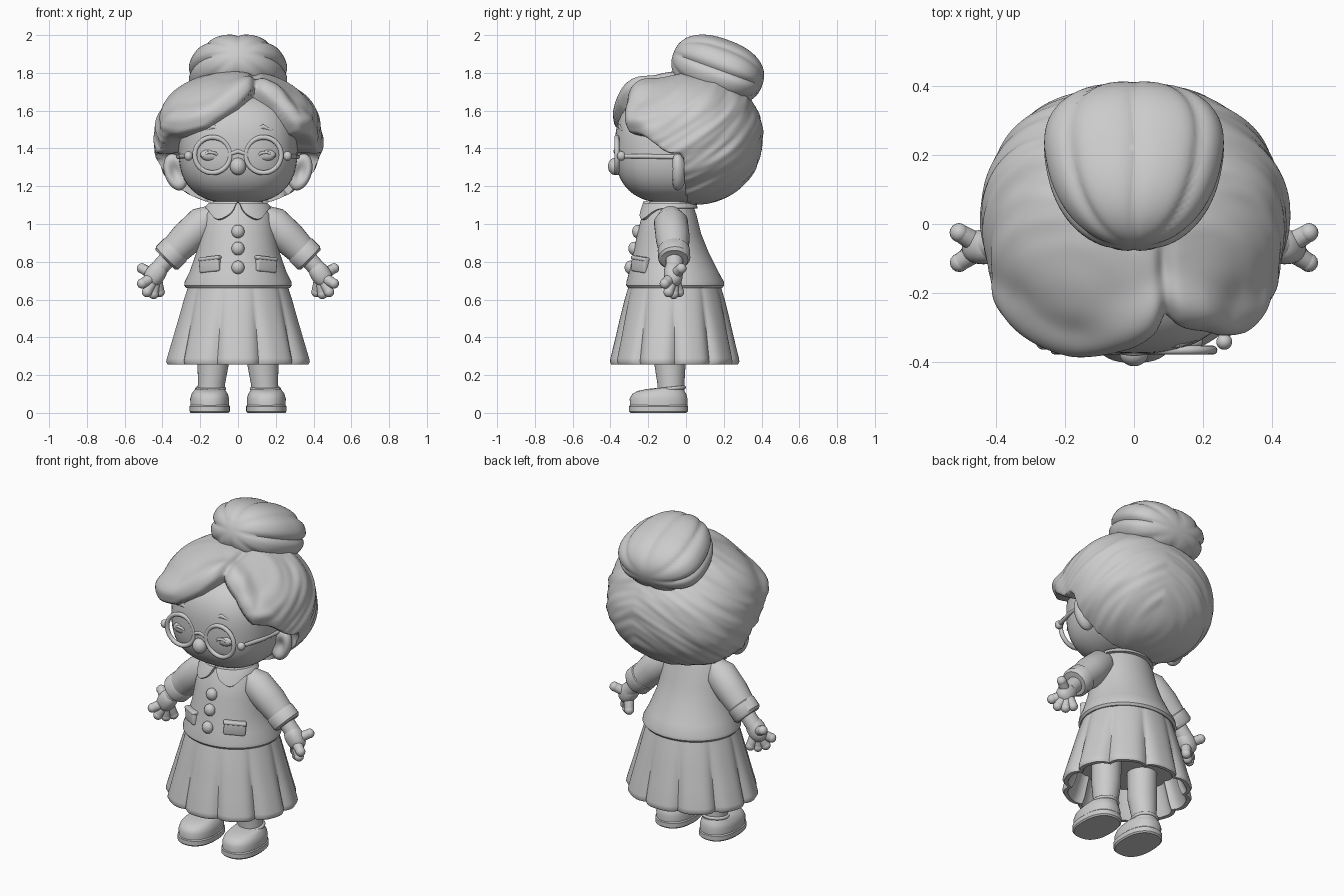
import bpy, bmesh, math
from math import sin, cos, pi, exp
from mathutils import Vector, Matrix, noise

if "Cube" in bpy.data.objects:
    bpy.data.objects.remove(bpy.data.objects["Cube"])

clay = bpy.data.materials.new("clay_grey")
clay.use_nodes = True
clay.diffuse_color = (0.6, 0.6, 0.6, 1)
clay.node_tree.nodes["Principled BSDF"].inputs["Base Color"].default_value = (0.6, 0.6, 0.6, 1)


def finish(name, bm, angle=40):
    bmesh.ops.recalc_face_normals(bm, faces=bm.faces[:])
    mesh = bpy.data.meshes.new(name)
    bm.to_mesh(mesh)
    bm.free()
    mesh.materials.append(clay)
    ob = bpy.data.objects.new(name, mesh)
    bpy.context.collection.objects.link(ob)
    bpy.ops.object.select_all(action='DESELECT')
    ob.select_set(True)
    bpy.context.view_layer.objects.active = ob
    bpy.ops.object.shade_smooth_by_angle(angle=math.radians(angle))
    return ob


def blob(name, center, radii, power=2, shape=None, rot=None, seg=32, angle=60):
    """Rounded superellipsoid; shape(direction, point) can sculpt it."""
    bm = bmesh.new()
    bmesh.ops.create_uvsphere(bm, u_segments=seg, v_segments=seg * 5 // 8, radius=1)
    rot = rot or Matrix()
    for v in bm.verts:
        d = v.co.copy()
        k = sum(abs(c) ** power for c in d) ** (-1 / power)
        p = Vector([c * k * r for c, r in zip(d, radii)])
        if shape:
            p = shape(d, p)
        v.co = rot @ p + Vector(center)
    return finish(name, bm, angle)


def skin(name, rings, angle=40, close=False):
    """Bridge rings of points, capping both ends unless the loop closes."""
    bm = bmesh.new()
    loops = [[bm.verts.new(p) for p in ring] for ring in rings]
    n = len(loops[0])
    pairs = list(zip(loops, loops[1:])) + ([(loops[-1], loops[0])] if close else [])
    for a, b in pairs:
        for i in range(n):
            j = (i + 1) % n
            bm.faces.new((a[i], a[j], b[j], b[i]))
    if not close:
        bm.faces.new(loops[0])
        bm.faces.new(loops[-1])
    return finish(name, bm, angle)


def oval(z, cx, cy, rx, ry, n=48, power=2, fn=lambda a: 1):
    pts = []
    for i in range(n):
        a = 2 * pi * i / n
        c, s = cos(a), sin(a)
        k = fn(a) * (abs(c) ** power + abs(s) ** power) ** (-1 / power)
        pts.append((cx + rx * k * c, cy + ry * k * s, z))
    return pts


def tube(name, points, radii, n=20):
    pts = [Vector(p) for p in points]
    rings = []
    for i, p in enumerate(pts):
        t = (pts[min(i + 1, len(pts) - 1)] - pts[max(i - 1, 0)]).normalized()
        u = t.cross(Vector((0, 1, 0.01)) if abs(t.y) < 0.9 else Vector((0, 0, 1))).normalized()
        w = t.cross(u)
        rings.append([p + (u * cos(2 * pi * k / n) + w * sin(2 * pi * k / n)) * radii[i] for k in range(n)])
    return skin(name, rings)


def torus(name, center, major, minor, rot=None):
    m = Matrix.Translation(center) @ (rot or Matrix())
    rings = [[m @ Vector(((major + minor * cos(b)) * cos(a), (major + minor * cos(b)) * sin(a), minor * sin(b)))
              for b in [2 * pi * k / 12 for k in range(12)]] for a in [2 * pi * i / 40 for i in range(40)]]
    return skin(name, rings, close=True)


def smooth(a, b, x):
    t = min(max((x - a) / (b - a), 0), 1)
    return t * t * (3 - 2 * t)


# Head
blob("head", (0, -0.06, 1.405), (0.315, 0.316, 0.297), 2.6, seg=64)

# Hair with a swept fringe, parting and wavy strands
HAIR = Vector((0, 0.012, 1.455))
LINE = [(-0.5, 1.44), (-0.3, 1.46), (-0.16, 1.5), (0, 1.61), (0.09, 1.7), (0.2, 1.61), (0.3, 1.47), (0.5, 1.44)]


def hairline(x, y):
    for (x0, z0), (x1, z1) in zip(LINE, LINE[1:]):
        if x <= x1:
            h = z0 + (z1 - z0) * (x - x0) / (x1 - x0)
            break
    return h - 0.09 * smooth(-0.25, -0.08, y) - 0.6 * smooth(-0.03, 0.025, y)


def hair_shape(d, p):
    q = p + HAIR
    gap = q.z - hairline(q.x, q.y)
    front = smooth(0.1, -0.15, q.y)
    flow = q.z + 0.4 * abs(q.x - 0.09) - 0.6 * q.y
    strand = noise.noise((flow * 12, q.x * 3, q.y * 3)) + 0.6 * noise.noise((flow * 26, q.x * 5, q.y * 5))
    grow = 1 + 0.028 * strand
    grow += 0.1 * smooth(-0.08, -0.28, q.y) * exp(-((gap - 0.08) / 0.075) ** 2)
    grow += 0.05 * exp(-((q.y + 0.27) / 0.13) ** 2 - (q.x / 0.2) ** 2) * smooth(1.58, 1.72, q.z)
    grow -= 0.06 * front * smooth(1.6, 1.7, q.z) * exp(-((q.x - 0.09) / 0.022) ** 2)
    return p * grow * (0.62 + 0.38 * smooth(-0.025, 0.02, gap))


blob("hair", HAIR, (0.445, 0.395, 0.353), 2.15, hair_shape, seg=200, angle=70)


def bun_shape(d, p):
    t = math.atan2(d.x, d.z)
    p = p * (1 - 0.07 * (1 - abs(sin(4 * t))) ** 2 * (1 - d.y ** 4))
    p.x *= 1 + 0.18 * d.y
    return p


blob("hair_bun", (0, 0.168, 1.818), (0.258, 0.25, 0.168), 2.35, bun_shape, Matrix.Rotation(math.radians(-20), 4, 'X'), 80)


def ear_shape(d, p):
    if d.y < 0:
        p.y += 0.045 * exp(-(d.x ** 2 + d.z ** 2) / 0.3)
    return p


# Face and glasses
blob("nose", (0, -0.375, 1.305), (0.042, 0.038, 0.046))
upright = Matrix.Rotation(pi / 2, 4, 'X')
for s, side in ((-1, "right"), (1, "left")):
    blob(side + "_ear", (s * 0.33, -0.045, 1.275), (0.06, 0.048, 0.1), 2, ear_shape, Matrix.Rotation(s * 0.3, 4, 'Y'))
    torus(side + "_glasses_rim", (s * 0.135, -0.366, 1.365), 0.094, 0.013, upright)
    blob(side + "_glasses_hinge", (s * 0.262, -0.342, 1.36), (0.023, 0.023, 0.025))
    tube(side + "_glasses_temple", [(s * 0.262, -0.34, 1.36), (s * 0.3, -0.2, 1.358), (s * 0.315, -0.06, 1.355)], [0.012] * 3)
    blob(side + "_eye", (s * 0.145, -0.342, 1.365), (0.055, 0.026, 0.032))
    tube(side + "_eyelid", [(s * 0.095, -0.358, 1.35), (s * 0.12, -0.366, 1.375), (s * 0.155, -0.365, 1.38),
                            (s * 0.195, -0.352, 1.355)], [0.004, 0.008, 0.008, 0.004])
    tube(side + "_eyebrow", [(s * 0.09, -0.354, 1.5), (s * 0.13, -0.346, 1.515), (s * 0.18, -0.334, 1.495)], [0.006, 0.014, 0.005])
tube("glasses_bridge", [(-0.045, -0.366, 1.37), (0, -0.372, 1.385), (0.045, -0.366, 1.37)], [0.012] * 3)

# Jacket body: height, half width, front, back
cuts = [(1.12, 0.13, -0.19, 0.03), (1.05, 0.18, -0.232, 0.055), (0.95, 0.2, -0.258, 0.08), (0.85, 0.22, -0.278, 0.12),
        (0.75, 0.255, -0.3, 0.17), (0.695, 0.282, -0.315, 0.2), (0.675, 0.285, -0.317, 0.202), (0.662, 0.275, -0.307, 0.192)]
skin("jacket", [oval(z, 0, (f + b) / 2, w, (b - f) / 2, 64) for z, w, f, b in cuts])
for z, y in ((0.96, -0.255), (0.87, -0.275), (0.77, -0.295)):
    blob("button", (0, y, z), (0.034, 0.03, 0.036))


# Collar with two rounded flaps that part at the front
def collar_ring(t, grow):
    ring = []
    for i in range(96):
        a = 2 * pi * i / 96
        off = abs((a - 1.5 * pi + pi) % (2 * pi) - pi)
        drop = 0.03 + 0.06 * exp(-((off - 0.55) / 0.4) ** 2) - 0.05 * exp(-(off / 0.12) ** 2)
        r = 1 + t * drop * 3
        ring.append(((0.145 * r + grow) * cos(a), -0.088 + (0.122 * r + grow) * sin(a), 1.112 - t * drop))
    return ring


skin("collar", [collar_ring(t, g) for t, g in ((0, -0.02), (0, 0.01), (0.5, 0.018), (0.95, 0.018), (1, 0.01), (1, -0.02))])

for s, side in ((-1, "right"), (1, "left")):
    # Pocket with a flap
    for part, z, dims in (("pocket", 0.785, (0.125, 0.036, 0.08)), ("pocket_flap", 0.817, (0.13, 0.042, 0.022))):
        bm = bmesh.new()
        bmesh.ops.create_cube(bm, size=1)
        turn = Matrix.Translation((s * 0.148, -0.242, z)) @ Matrix.Rotation(s * 0.6, 4, 'Z') @ Matrix.Rotation(s * 0.1, 4, 'Y')
        bmesh.ops.transform(bm, matrix=turn @ Matrix.Diagonal((*dims, 1)), verts=bm.verts[:])
        bmesh.ops.bevel(bm, geom=bm.edges[:], offset=0.01, segments=3, affect='EDGES', profile=0.5)
        finish(f"{side}_{part}", bm)

    # Sleeve, cuff and hand
    tube(side + "_sleeve", [(s * 0.12, -0.085, 1.06), (s * 0.18, -0.08, 1.01), (s * 0.27, -0.07, 0.925), (s * 0.37, -0.062, 0.825)],
         [0.05, 0.09, 0.09, 0.074], 32)
    tube(side + "_cuff", [(s * 0.325, -0.065, 0.87), (s * 0.333, -0.065, 0.862), (s * 0.375, -0.062, 0.82),
                          (s * 0.385, -0.062, 0.81)], [0.076, 0.085, 0.085, 0.072], 32)
    blob(side + "_palm", (s * 0.437, -0.067, 0.735), (0.053, 0.05, 0.072), 2.3, rot=Matrix.Rotation(s * -0.6, 4, 'Y'))
    tube(side + "_wrist", [(s * 0.36, -0.062, 0.83), (s * 0.43, -0.062, 0.75)], [0.046, 0.046])
    base = Vector((s * 0.437, -0.067, 0.725))
    for finger, tip in (("thumb", (0.508, -0.025, 0.765)), ("index_finger", (0.507, -0.112, 0.685)),
                        ("middle_finger", (0.482, -0.092, 0.64)), ("ring_finger", (0.447, -0.065, 0.63)),
                        ("little_finger", (0.415, -0.037, 0.64))):
        end = Vector((s * tip[0], tip[1], tip[2]))
        tube(f"{side}_{finger}", [base, base.lerp(end, 0.5), end], [0.03, 0.029, 0.026], 14)
        blob(f"{side}_{finger}_tip", end, (0.0275, 0.0275, 0.0275), seg=16)

    # Leg, sock rim and shoe
    tube(side + "_leg", [(s * 0.145, -0.08, 0.08), (s * 0.14, -0.08, 0.16), (s * 0.132, -0.085, 0.26), (s * 0.13, -0.085, 0.45)],
         [0.072, 0.072, 0.083, 0.086], 32)
    torus(side + "_sock_rim", (s * 0.145, -0.082, 0.128), 0.072, 0.01, Matrix.Rotation(0.1, 4, 'X'))
    sole = [(0, 0.1, 0.148), (0.008, 0.107, 0.156), (0.035, 0.107, 0.156), (0.042, 0.1, 0.15)]
    skin(side + "_sole", [oval(z, s * 0.15, -0.145, w, l, 48, 2.4) for z, w, l in sole])
    upper = [(0.035, -0.145, 0.102, 0.152), (0.075, -0.145, 0.103, 0.153), (0.1, -0.142, 0.096, 0.143),
             (0.116, -0.132, 0.085, 0.124), (0.126, -0.112, 0.077, 0.098), (0.131, -0.09, 0.068, 0.075)]
    skin(side + "_shoe", [oval(z, s * 0.15, y, w, l, 48, 2.3) for z, y, w, l in upper], 60)

# Pleated skirt, hollow underneath
folds = [(0.7, 0.255, 0.235, 0), (0.6, 0.29, 0.265, 0.35), (0.5, 0.32, 0.29, 0.6), (0.4, 0.35, 0.313, 0.8), (0.29, 0.384, 0.34, 1),
         (0.27, 0.388, 0.343, 1), (0.256, 0.38, 0.335, 1), (0.256, 0.355, 0.315, 1), (0.3, 0.335, 0.295, 1), (0.42, 0.29, 0.26, 0.7)]


def pleats(depth):
    return lambda a: 1 - 0.09 * depth * (1 - abs(cos(5 * (a + pi / 2)))) ** 2


skin("skirt", [oval(z, 0, -0.06, w, l, 160, 2, pleats(k)) for z, w, l, k in folds], 45)
